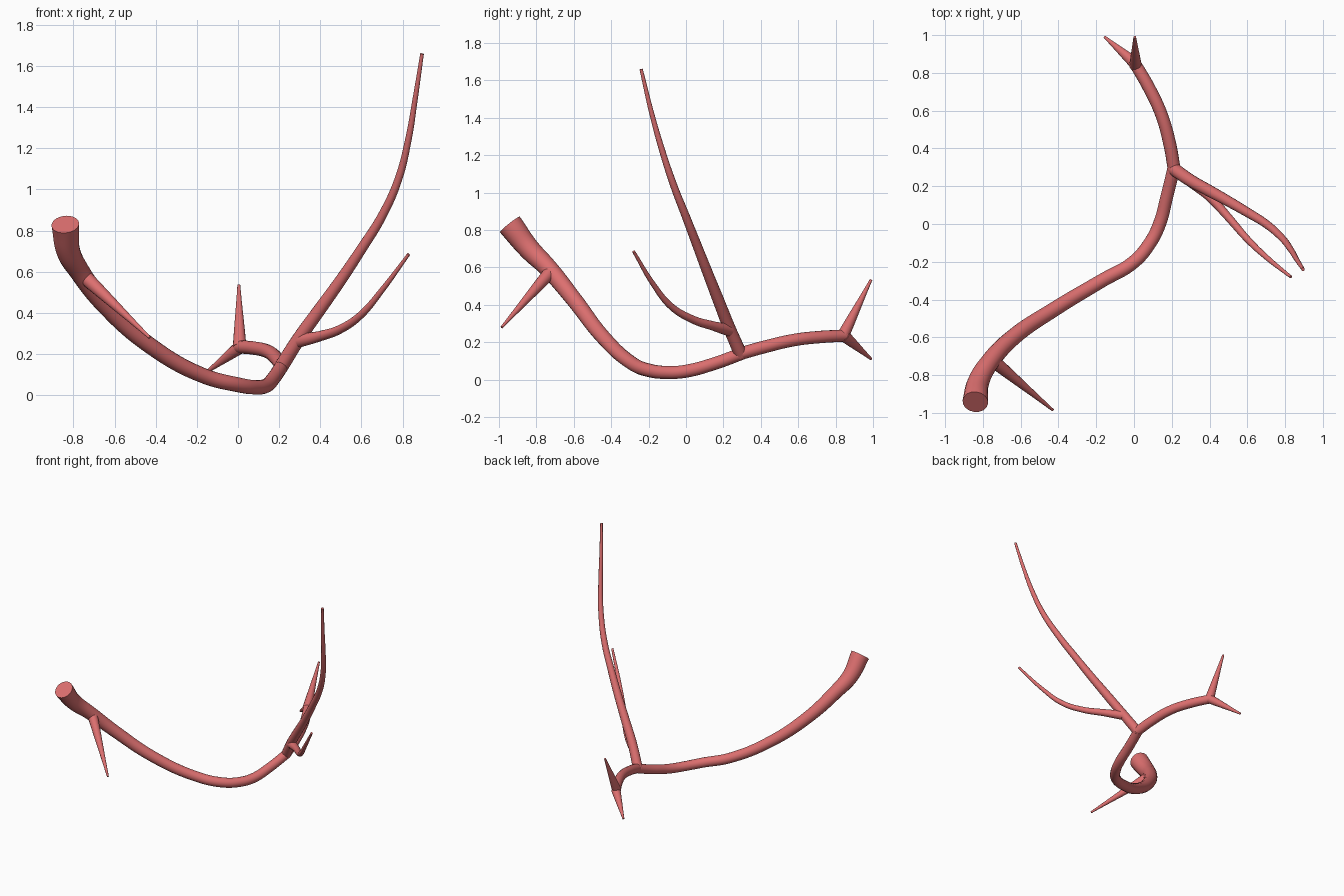
import bpy

mat = bpy.data.materials.new("vessel_red")
mat.diffuse_color = (0.72, 0.16, 0.16, 1)


def vessel(name, pts):
    """Tapered round tube through (x, y, z, radius) points."""
    cu = bpy.data.curves.new(name, 'CURVE')
    cu.dimensions = '3D'
    cu.bevel_depth = 1.0
    cu.bevel_resolution = 6
    cu.resolution_u = 8
    cu.use_fill_caps = True
    sp = cu.splines.new('BEZIER')
    sp.bezier_points.add(len(pts) - 1)
    for bp, (x, y, z, r) in zip(sp.bezier_points, pts):
        bp.co = (x, y, z)
        bp.radius = r
        bp.handle_left_type = bp.handle_right_type = 'AUTO'
    ob = bpy.data.objects.new(name, cu)
    bpy.context.collection.objects.link(ob)
    bpy.ops.object.select_all(action='DESELECT')
    ob.select_set(True)
    bpy.context.view_layer.objects.active = ob
    bpy.ops.object.convert(target='MESH')
    ob = bpy.context.object
    ob.data.materials.clear()
    ob.data.materials.append(mat)
    bpy.ops.object.shade_smooth_by_angle(angle=0.8)
    return ob


# Main trunk, wide inlet down to the fork
vessel("main_trunk", [
    (-0.84, -0.942, 0.83, 0.068), (-0.825, -0.84, 0.70, 0.058),
    (-0.77, -0.74, 0.60, 0.05), (-0.64, -0.60, 0.43, 0.044),
    (-0.42, -0.45, 0.235, 0.04), (-0.17, -0.30, 0.095, 0.037),
    (0.0, -0.20, 0.05, 0.036), (0.085, -0.10, 0.038, 0.035),
    (0.135, 0.0, 0.045, 0.035), (0.175, 0.15, 0.085, 0.034),
    (0.212, 0.30, 0.14, 0.034)])

# Rear branch continuing from the fork
vessel("rear_branch", [
    (0.212, 0.295, 0.14, 0.034), (0.19, 0.42, 0.175, 0.034),
    (0.145, 0.58, 0.212, 0.033), (0.08, 0.72, 0.228, 0.033),
    (0.005, 0.85, 0.235, 0.032)])

# Long rising branch
vessel("long_branch", [
    (0.205, 0.295, 0.13, 0.035), (0.30, 0.23, 0.28, 0.033),
    (0.40, 0.175, 0.42, 0.031), (0.50, 0.12, 0.56, 0.028),
    (0.60, 0.062, 0.71, 0.025), (0.70, 0.0, 0.87, 0.022),
    (0.78, -0.07, 1.05, 0.019), (0.83, -0.135, 1.25, 0.016),
    (0.86, -0.185, 1.43, 0.013), (0.895, -0.24, 1.66, 0.009)])

# Lower side branch
vessel("side_branch", [
    (0.30, 0.23, 0.265, 0.033), (0.40, 0.145, 0.287, 0.025),
    (0.50, 0.035, 0.322, 0.021), (0.60, -0.08, 0.392, 0.018),
    (0.70, -0.175, 0.51, 0.014), (0.83, -0.28, 0.685, 0.008)])

# Short straight tapering stubs
stubs = {
    "trunk_stub": ((-0.745, -0.725, 0.575, 0.036), (-0.43, -0.985, 0.28, 0.007)),
    "upper_end_stub": ((0.008, 0.84, 0.235, 0.033), (0.004, 0.99, 0.535, 0.007)),
    "lower_end_stub": ((0.012, 0.845, 0.235, 0.033), (-0.155, 0.99, 0.11, 0.007)),
}
for name, pts in stubs.items():
    vessel(name, pts)
